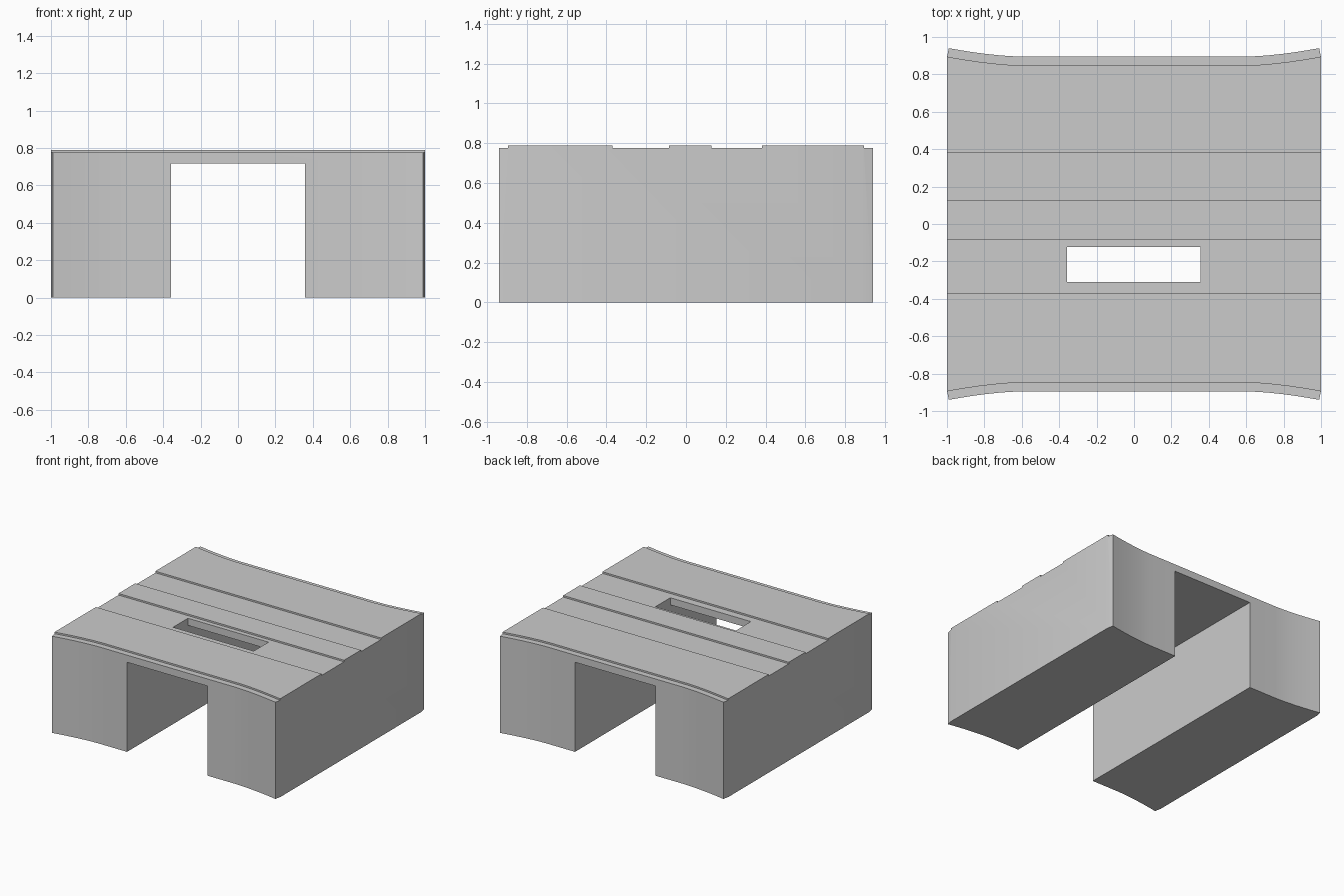
import bpy, bmesh

if "Cube" in bpy.data.objects:
    bpy.data.objects.remove(bpy.data.objects["Cube"])

TOP, LOW, ROOF = 0.788, 0.775, 0.718
HALF_OPEN = 0.357


def flare(x, base):
    """Front/back edge: straight in the middle, sweeping outward at the corners."""
    t = max(0.0, (abs(x) - 0.6) / 0.39)
    return base + 0.045 * t ** 1.6


def edge_points(base, end):
    half = [0.6 + (end - 0.6) * i / 6 for i in range(7)]
    xs = [-x for x in reversed(half)] + half
    return [(x, flare(x, base)) for x in xs]


def prism(name, outline, z0, z1):
    bm = bmesh.new()
    face = bm.faces.new([bm.verts.new((x, y, z0)) for x, y in outline])
    new = bmesh.ops.extrude_face_region(bm, geom=[face])["geom"]
    bmesh.ops.translate(bm, vec=(0, 0, z1 - z0),
                        verts=[v for v in new if isinstance(v, bmesh.types.BMVert)])
    bmesh.ops.recalc_face_normals(bm, faces=bm.faces[:])
    mesh = bpy.data.meshes.new(name)
    bm.to_mesh(mesh)
    bm.free()
    obj = bpy.data.objects.new(name, mesh)
    bpy.context.collection.objects.link(obj)
    return obj


def box(name, x0, x1, y0, y1, z0, z1):
    return prism(name, [(x0, y0), (x1, y0), (x1, y1), (x0, y1)], z0, z1)


def cut(obj, cutter):
    cutter.hide_render = True
    mod = obj.modifiers.new("cut", "BOOLEAN")
    mod.operation, mod.solver, mod.object = "DIFFERENCE", "EXACT", cutter
    bpy.context.view_layer.objects.active = obj
    bpy.ops.object.modifier_apply(modifier=mod.name)
    bpy.data.objects.remove(cutter)


# Solid block with flared front and back
back = edge_points(0.895, 0.99)
outline = [(x, -y) for x, y in back] + [(1, -0.89), (1, 0.89)] + back[::-1] \
    + [(-1, 0.89), (-1, -0.89)]
body = prism("bridge_block", outline, 0, TOP)

# Passage through the block and slot through its roof
cut(body, box("passage_cutter", -HALF_OPEN, HALF_OPEN, -1.2, 1.2, -0.2, ROOF))
cut(body, box("slot_cutter", -0.358, 0.356, -0.31, -0.122, 0.6, 1))

# Two shallow grooves across the top
for y0, y1 in ((-0.37, -0.085), (0.127, 0.382)):
    cut(body, box("groove_cutter", -1.2, 1.2, y0, y1, LOW, 1))

# Lowered lips following the flared edges
for s in (-1, 1):
    inner = [(x, s * y) for x, y in edge_points(0.848, 1.05)]
    cut(body, prism("lip_cutter", inner + [(1.05, s * 1.2), (-1.05, s * 1.2)], LOW, 1))

# Smooth sweep with crisp edges
body.select_set(True)
bpy.context.view_layer.objects.active = body
bpy.ops.object.shade_smooth_by_angle(angle=0.5)
